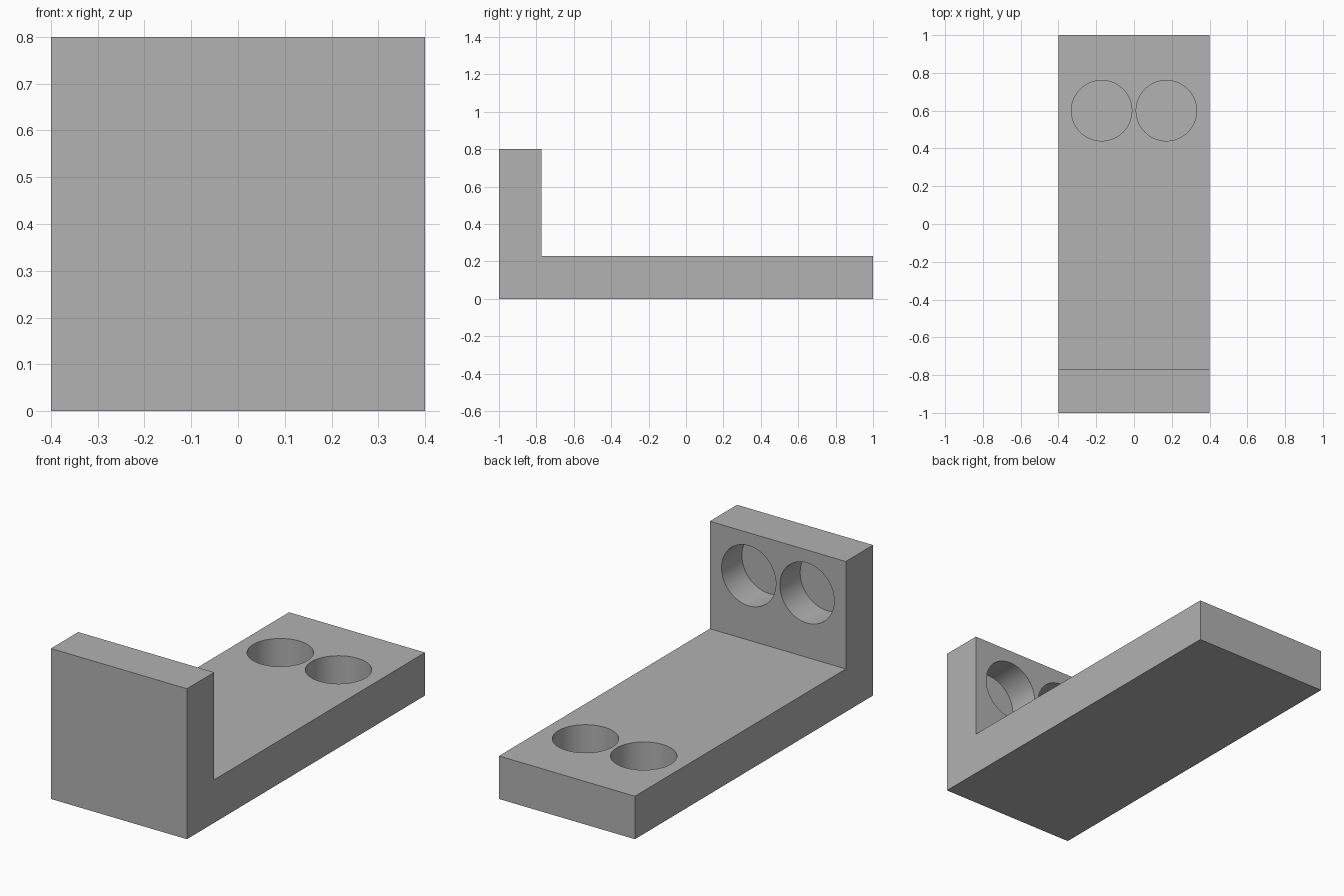
import bpy, bmesh, math

cube = bpy.data.objects.get("Cube")
if cube:
    bpy.data.objects.remove(cube, do_unlink=True)

HALF_W, THICK, HEIGHT = 0.4, 0.2286, 0.8
RADIUS, DEPTH, OFFSET = 0.16, 0.1714, 0.1714

grey = bpy.data.materials.new("plain grey")
grey.use_nodes = True
colour = (0.445, 0.445, 0.445, 1)
grey.diffuse_color = colour
grey.node_tree.nodes["Principled BSDF"].inputs["Base Color"].default_value = colour

# L-shaped bracket: side profile extruded across the width
inner = -1 + THICK
profile = [(-1, 0), (1, 0), (1, THICK), (inner, THICK), (inner, HEIGHT), (-1, HEIGHT)]
bm = bmesh.new()
side = bm.faces.new([bm.verts.new((-HALF_W, y, z)) for y, z in profile])
ext = bmesh.ops.extrude_face_region(bm, geom=[side])
verts = [g for g in ext["geom"] if isinstance(g, bmesh.types.BMVert)]
bmesh.ops.translate(bm, verts=verts, vec=(2 * HALF_W, 0, 0))
bmesh.ops.recalc_face_normals(bm, faces=bm.faces)
mesh = bpy.data.meshes.new("bracket")
bm.to_mesh(mesh)
bm.free()
mesh.materials.append(grey)
bracket = bpy.data.objects.new("bracket", mesh)
bpy.context.collection.objects.link(bracket)


def cut_pocket(name, location, tilt):
    """Cut a blind round pocket; the cutter straddles the surface."""
    bpy.ops.mesh.primitive_cylinder_add(vertices=64, radius=RADIUS, depth=2 * DEPTH,
                                        location=location, rotation=(tilt, 0, 0))
    cutter = bpy.context.object
    cutter.name = name
    cutter.data.materials.append(grey)
    cutter.hide_render = True
    mod = bracket.modifiers.new(name, "BOOLEAN")
    mod.operation, mod.solver, mod.object = "DIFFERENCE", "EXACT", cutter
    return cutter


# Paired pockets in the base plate and in the upright
cutters = []
for label, x in (("left", OFFSET), ("right", -OFFSET)):
    cutters.append(cut_pocket(label + "_base_pocket", (x, 0.6, THICK), 0))
    cutters.append(cut_pocket(label + "_upright_pocket", (x, inner, 0.5714), math.pi / 2))

# Apply the cuts and smooth the pocket walls
bpy.ops.object.select_all(action="DESELECT")
bracket.select_set(True)
bpy.context.view_layer.objects.active = bracket
for mod in list(bracket.modifiers):
    bpy.ops.object.modifier_apply(modifier=mod.name)
for cutter in cutters:
    bpy.data.objects.remove(cutter, do_unlink=True)
bpy.ops.object.shade_smooth_by_angle(angle=math.radians(30))
